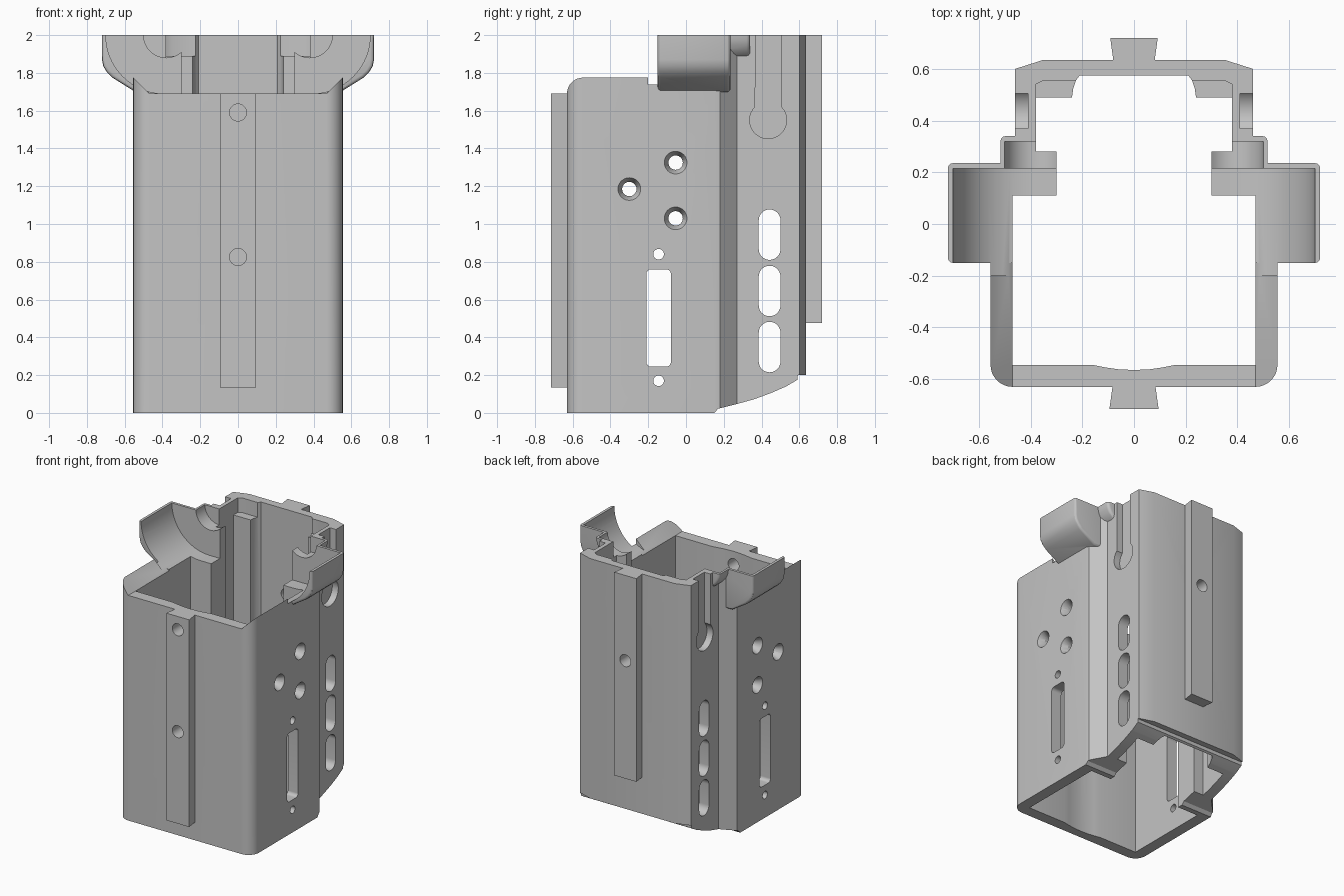
import bpy, bmesh, math
from mathutils import Matrix

cube = bpy.data.objects.get("Cube")
if cube:
    bpy.data.objects.remove(cube, do_unlink=True)

grey = bpy.data.materials.new("plain_grey")
grey.use_nodes = True
COLOUR = (0.55, 0.55, 0.55, 1)
grey.diffuse_color = COLOUR
grey.node_tree.nodes["Principled BSDF"].inputs["Base Color"].default_value = COLOUR


def make(name, bm):
    bmesh.ops.recalc_face_normals(bm, faces=bm.faces)
    mesh = bpy.data.meshes.new(name)
    bm.to_mesh(mesh)
    bm.free()
    mesh.materials.append(grey)
    ob = bpy.data.objects.new(name, mesh)
    bpy.context.collection.objects.link(ob)
    return ob


def prism(name, pts, axis, lo, hi):
    """Extrude a 2D outline along an axis: x takes (y,z), y takes (x,z), z takes (x,y)."""
    place = {"x": lambda a, b, t: (t, a, b),
             "y": lambda a, b, t: (a, t, b),
             "z": lambda a, b, t: (a, b, t)}[axis]
    bm = bmesh.new()
    rings = [[bm.verts.new(place(a, b, t)) for a, b in pts] for t in (lo, hi)]
    bm.faces.new(rings[0])
    bm.faces.new(rings[1])
    n = len(pts)
    for i in range(n):
        j = (i + 1) % n
        bm.faces.new((rings[0][i], rings[0][j], rings[1][j], rings[1][i]))
    return make(name, bm)


def arc(cx, cy, r, a0, a1, n=8):
    return [(cx + r * math.cos(math.radians(a0 + (a1 - a0) * i / n)),
             cy + r * math.sin(math.radians(a0 + (a1 - a0) * i / n))) for i in range(n + 1)]


def circle(cx, cy, r, n=32):
    return arc(cx, cy, r, 0, 360, n)[:-1]


def rounded(x0, x1, y0, y1, r):
    return (arc(x1 - r, y1 - r, r, 0, 90) + arc(x0 + r, y1 - r, r, 90, 180)
            + arc(x0 + r, y0 + r, r, 180, 270) + arc(x1 - r, y0 + r, r, 270, 360))


def rect(x0, x1, y0, y1):
    return [(x0, y0), (x1, y0), (x1, y1), (x0, y1)]


def both(half):
    """Complete a right-hand outline with its mirror image."""
    return half + [(-x, y) for x, y in reversed(half) if x > 0]


def flip(pts, s):
    return [(s * x, y) for x, y in pts]


def apply(ob, kind, **settings):
    mod = ob.modifiers.new(kind, kind)
    for key, value in settings.items():
        setattr(mod, key, value)
    bpy.context.view_layer.objects.active = ob
    bpy.ops.object.modifier_apply(modifier=mod.name)


def combine(ob, tool, operation="DIFFERENCE", keep=False):
    apply(ob, "BOOLEAN", operation=operation, solver="EXACT", object=tool)
    if not keep:
        bpy.data.objects.remove(tool, do_unlink=True)


# Main sleeve, solid
outer = both(arc(0.47, -0.545, 0.085, -90, 0)
             + [(0.555, 0.15), (0.55, 0.18), (0.53, 0.2), (0.46, 0.27), (0.46, 0.6), (0.35, 0.635)])
body = prism("sleeve_body", outer, "z", 0, 2.1)

# Flared ears with round necks behind them
ear_shape = [(0.3, 2.1), (0.72, 2.1), (0.72, 1.87), (0.713, 1.835), (0.695, 1.805),
             (0.665, 1.775), (0.545, 1.7), (0.3, 1.69)]
for s in (1, -1):
    ear = prism("ear", flip(ear_shape, s), "y", -0.15, 0.235)
    apply(ear, "BEVEL", width=0.018, segments=3, limit_method="ANGLE", angle_limit=math.radians(50))
    combine(body, ear, "UNION")
    neck = prism("neck", circle(s * 0.38, 2.0, 0.137), "y", 0.2, 0.34)
    apply(neck, "BEVEL", width=0.02, segments=3, limit_method="ANGLE", angle_limit=math.radians(50))
    combine(body, neck, "UNION")

# Inner cavity with ribs and rear corner posts
inner = both([(0, -0.565), (0.06, -0.562), (0.11, -0.555), (0.16, -0.545), (0.47, -0.545), (0.47, 0.11),
              (0.3, 0.11), (0.3, 0.28), (0.38, 0.28), (0.38, 0.49), (0.24, 0.49),
              (0.235, 0.525), (0.225, 0.555), (0.21, 0.575)])
combine(body, prism("cavity", inner, "z", -0.1, 2.2))
combine(body, prism("top_trim", rect(-1, 1, 2, 2.4), "y", -1, 1))

# Front rim with side edges sloping up and out
rim = both([(0.47, 1.69), (0.9, 2.12), (0.9, 2.3)])
combine(body, prism("rim_cut", rim, "y", -1, -0.15))
combine(body, prism("middle_cut", rect(-0.39, 0.39, 1.69, 2.2), "y", -0.2, 0.215))

# Ear hollows, neck grooves, post steps, keyhole recesses and countersinks
keyhole = arc(0.435, 1.55, 0.098, 135, 405, 28) + [(0.505, 2.1), (0.37, 2.1)]
screws = [(-0.055, 1.325), (-0.3, 1.185), (-0.055, 1.03)]
for s in (1, -1):
    combine(body, prism("hollow", circle(s * 0.39, 2.0, 0.31, 64), "y", -0.2, 0.215))
    combine(body, prism("groove", circle(s * 0.38, 2.0, 0.12), "y", 0.2, 0.32))
    step = [(0.2, 0.45), (0.38, 0.45), (0.38, 0.54), (0.35, 0.555), (0.2, 0.555)]
    combine(body, prism("step", flip(step, s), "z", 1.89, 2.2))
    combine(body, prism("keyhole", keyhole, "x", *sorted((s * 0.41, s * 0.6))))
    for y, z in screws:
        bm = bmesh.new()
        bmesh.ops.create_cone(bm, cap_ends=True, segments=32, radius1=0.03, radius2=0.08, depth=0.1)
        bm.transform(Matrix.Translation((s * 0.545, y, z)) @ Matrix.Rotation(s * math.pi / 2, 4, "Y"))
        combine(body, make("countersink", bm))

# Openings through both side walls
openings = [circle(y, z, 0.038) for y, z in screws]
openings += [circle(-0.145, z, 0.028) for z in (0.17, 0.84)]
openings.append(rounded(-0.21, -0.08, 0.245, 0.76, 0.025))
openings += [rounded(0.385, 0.5, z, z + 0.267, 0.057) for z in (0.215, 0.512, 0.81)]
for shape in openings:
    combine(body, prism("opening", shape, "x", -1, 1))

# Curved rise of the rear lower edge
rise = [(0.15, -0.1), (0.15, 0), (0.17, 0.022), (0.27, 0.047), (0.36, 0.072), (0.45, 0.105),
        (0.53, 0.14), (0.59, 0.175), (0.592, 0.2), (0.8, 0.2), (0.8, -0.1)]
combine(body, prism("rise", rise, "x", -1, 1))

# Dovetail rails with screw holes
front_rail = prism("front_rail", both([(0.083, -0.628), (0.095, -0.715)]), "z", 0.135, 1.69)
back_rail = prism("back_rail", both([(0.08, 0.633), (0.092, 0.72)]), "z", 0.475, 2.0)
for rail, heights, y0, y1 in ((front_rail, (0.825, 1.59), -0.8, -0.5), (back_rail, (1.36,), 0.5, 0.8)):
    for z in heights:
        hole = prism("rail_hole", circle(0, z, 0.045), "y", y0, y1)
        combine(rail, hole, keep=True)
        combine(body, hole)

# Smooth shading with sharp edges kept
bpy.ops.object.select_all(action="DESELECT")
for ob in (body, front_rail, back_rail):
    ob.select_set(True)
bpy.context.view_layer.objects.active = body
bpy.ops.object.shade_smooth_by_angle(angle=math.radians(30))
